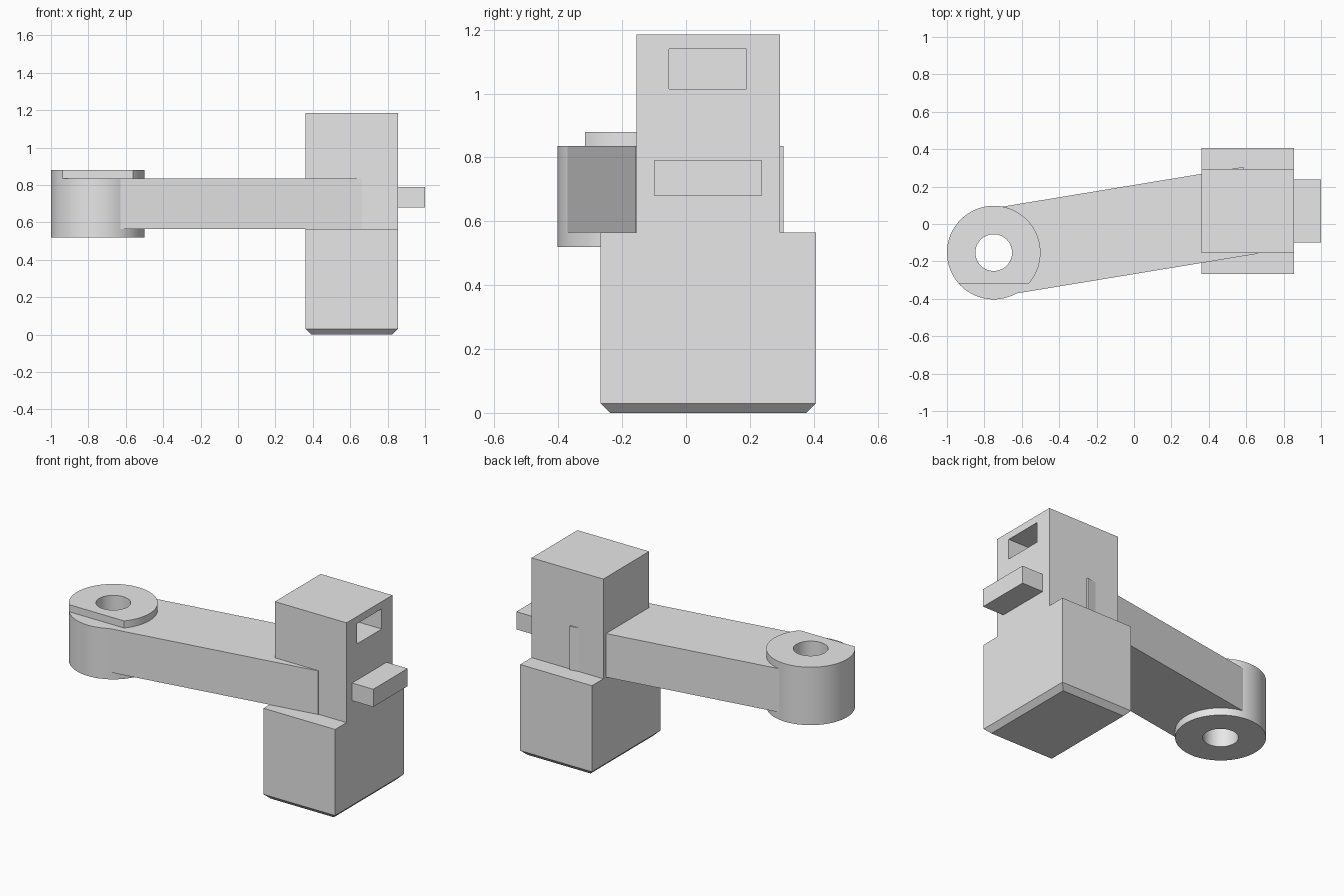
import bpy, bmesh, math
from mathutils import Matrix

if "Cube" in bpy.data.objects:
    bpy.data.objects.remove(bpy.data.objects["Cube"])

grey = bpy.data.materials.new("plain grey")
grey.diffuse_color = (0.8, 0.8, 0.8, 1)
grey.use_nodes = True
grey.node_tree.nodes["Principled BSDF"].inputs["Base Color"].default_value = grey.diffuse_color


def finish(name, bm):
    bmesh.ops.recalc_face_normals(bm, faces=bm.faces)
    mesh = bpy.data.meshes.new(name)
    bm.to_mesh(mesh)
    bm.free()
    mesh.materials.append(grey)
    ob = bpy.data.objects.new(name, mesh)
    bpy.context.collection.objects.link(ob)
    return ob


def box(name, x, y, z, matrix=Matrix()):
    bm = bmesh.new()
    bmesh.ops.create_cube(bm, size=1)
    for v in bm.verts:
        v.co = [lo + (c + 0.5) * (hi - lo) for c, (lo, hi) in zip(v.co, (x, y, z))]
    bm.transform(matrix)
    return finish(name, bm)


def cylinder(name, radius, z, x, y):
    bm = bmesh.new()
    bmesh.ops.create_cone(bm, cap_ends=True, segments=96, radius1=radius,
                          radius2=radius, depth=z[1] - z[0])
    bm.transform(Matrix.Translation((x, y, sum(z) / 2)))
    return finish(name, bm)


def cut(ob, *cutters):
    for cutter in cutters:
        mod = ob.modifiers.new("cut", 'BOOLEAN')
        mod.operation, mod.solver, mod.object = 'DIFFERENCE', 'EXACT', cutter
        bpy.context.view_layer.objects.active = ob
        bpy.ops.object.modifier_apply(modifier=mod.name)


PX, PY = -0.75, -0.153  # pivot centre

# Stepped body: side profile extruded along x, bottom rim chamfered
profile = [(-0.267, 0), (0.407, 0), (0.407, 0.565), (0.295, 0.565),
           (0.295, 1.185), (-0.155, 1.185), (-0.155, 0.565), (-0.267, 0.565)]
bm = bmesh.new()
face = bm.faces.new([bm.verts.new((0.362, y, z)) for y, z in profile])
side = bmesh.ops.extrude_face_region(bm, geom=[face])["geom"]
for v in side:
    if isinstance(v, bmesh.types.BMVert):
        v.co.x = 0.855
rim = [e for e in bm.edges if all(v.co.z < 0.001 for v in e.verts)]
bmesh.ops.recalc_face_normals(bm, faces=bm.faces)
bmesh.ops.bevel(bm, geom=rim, offset=0.03, segments=1, affect='EDGES')
body = finish("body", bm)

# Blind pocket in the right side and the tab below it
pocket = box("pocket_cutter", (0.70, 0.95), (-0.053, 0.19), (1.015, 1.14))
cut(body, pocket)
box("side_tab", (0.845, 1.0), (-0.10, 0.238), (0.68, 0.79))

# Slanted arm from the pivot into the body
turn = Matrix.Translation((PX, PY, 0)) @ Matrix.Rotation(math.radians(9.35), 4, 'Z')
arm = box("arm", (0, 1.393), (-0.235, 0.235), (0.565, 0.836), turn)

# Pivot boss with a through hole and a flat on its raised rim
boss = cylinder("pivot_boss", 0.25, (0.52, 0.88), PX, PY)
hole = cylinder("hole_cutter", 0.098, (0.3, 1.1), PX, PY)
flat = box("flat_cutter", (-1.2, -0.3), (-0.6, -0.317), (0.836, 1.0))
cut(boss, hole, flat)
cut(arm, hole)

for ob in (boss, arm):
    bpy.ops.object.select_all(action='DESELECT')
    ob.select_set(True)
    bpy.context.view_layer.objects.active = ob
    bpy.ops.object.shade_smooth_by_angle(angle=math.radians(30))

for ob in (pocket, hole, flat):
    bpy.data.objects.remove(ob)
